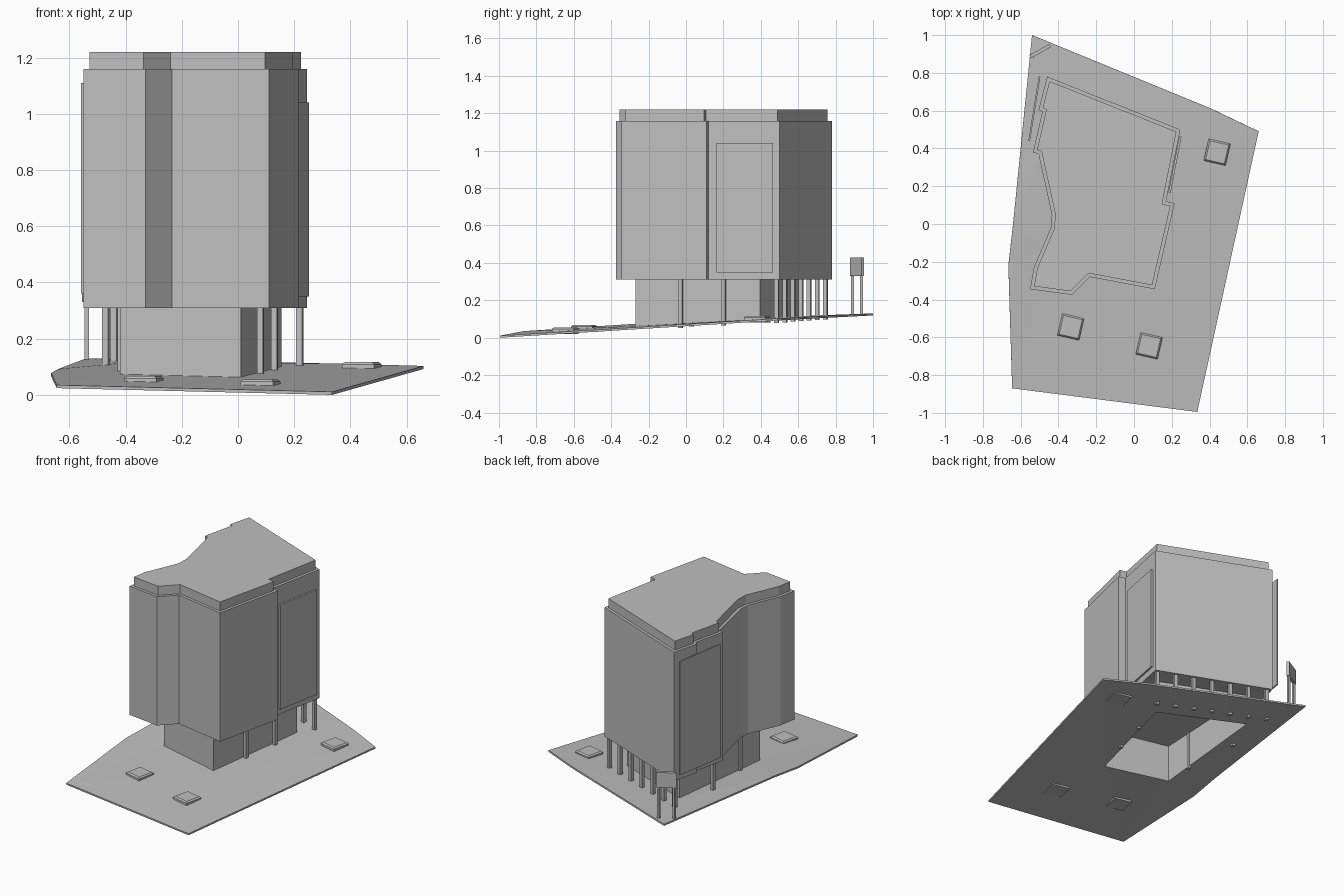
import bpy, bmesh, math
from mathutils import Vector, Matrix

cube = bpy.data.objects.get("Cube")
if cube:
    bpy.data.objects.remove(cube, do_unlink=True)

grey = bpy.data.materials.new("light_grey")
grey.use_nodes = True
COLOR = (0.52, 0.52, 0.52, 1)
grey.diffuse_color = COLOR
grey.node_tree.nodes["Principled BSDF"].inputs["Base Color"].default_value = COLOR


def finish(name, bm):
    mesh = bpy.data.meshes.new(name)
    bm.to_mesh(mesh)
    bm.free()
    mesh.materials.append(grey)
    obj = bpy.data.objects.new(name, mesh)
    bpy.context.collection.objects.link(obj)
    return obj


def ground_z(x, y):
    return 0.08 + 0.06 * y - 0.012 * y * y - 0.01 * x


def prism(bm, outline, low, high, caps=True):
    """Walls between two heights; low may be a function of x and y."""
    bottom = [bm.verts.new((x, y, low(x, y) if callable(low) else low)) for x, y in outline]
    top = [bm.verts.new((x, y, high)) for x, y in outline]
    n = len(outline)
    for i in range(n):
        j = (i + 1) % n
        bm.faces.new((bottom[i], bottom[j], top[j], top[i]))
    if caps:
        bm.faces.new(bottom[::-1])
    return bm.faces.new(top)


def box(bm, center, size, angle=0.0):
    m = Matrix.Translation(center) @ Matrix.Rotation(angle, 4, 'Z') @ Matrix.Diagonal((*size, 1))
    return bmesh.ops.create_cube(bm, size=1, matrix=m)["verts"]


def plate(name, start, end, low, high, thickness):
    """Thin upright panel running between two plan points."""
    a, b = Vector(start), Vector(end)
    mid, d = (a + b) / 2, b - a
    bm = bmesh.new()
    box(bm, (mid.x, mid.y, (low + high) / 2), (d.length, thickness, high - low), math.atan2(d.y, d.x))
    return finish(name, bm)


PODIUM = [(0.01, -0.27), (0.155, 0.395), (-0.385, 0.62), (-0.42, -0.17)]

# Sloping site slab with an opening under the podium
site = [(-0.54, 1.0, 0.13), (-0.64, 0.0, 0.092), (-0.665, -0.22, 0.078), (-0.645, -0.87, 0.035),
        (0.335, -0.995, 0.011), (0.66, 0.49, 0.103), (0.41, 0.61, 0.11)]
hole = [(x, y, ground_z(x, y)) for x, y in PODIUM]
bm = bmesh.new()
edges = []
for loop in (site, hole):
    vs = [bm.verts.new(p) for p in loop]
    edges += [bm.edges.new((vs[i], vs[i - 1])) for i in range(len(vs))]
bmesh.ops.triangle_fill(bm, edges=edges, use_beauty=True)
for f in bm.faces:
    f.normal_update()
    if f.normal.z < 0:
        f.normal_flip()
slab = finish("site_slab", bm)
solid = slab.modifiers.new("thickness", 'SOLIDIFY')
solid.thickness, solid.offset = 0.011, -1

# Podium, open at the bottom
bm = bmesh.new()
prism(bm, PODIUM, lambda x, y: ground_z(x, y) - 0.011, 0.31, caps=False)
finish("podium", bm)

# Tower with a set-back parapet
tower = [(-0.46, 0.78), (-0.505, 0.605), (-0.485, 0.595), (-0.535, 0.38), (-0.505, 0.37),
         (-0.435, 0.05), (-0.44, -0.02), (-0.53, -0.23), (-0.55, -0.345), (-0.33, -0.375),
         (-0.235, -0.28), (0.11, -0.345), (0.215, 0.11), (0.17, 0.12), (0.245, 0.50)]
bm = bmesh.new()
roof = prism(bm, tower, 0.31, 1.16)
bm.normal_update()
bmesh.ops.inset_region(bm, faces=[roof], thickness=0.018, use_even_offset=True)
top = bmesh.ops.extrude_discrete_faces(bm, faces=[roof])["faces"][0]
bmesh.ops.translate(bm, verts=top.verts[:], vec=(0, 0, 0.06))
finish("tower", bm)

# Wall panels on both sides
plate("left_wall_panel", (0.246, 0.465), (0.188, 0.165), 0.35, 1.04, 0.012)
plate("right_wall_panel", (-0.5, 0.78), (-0.555, 0.44), 0.36, 1.11, 0.009)

# Columns: a row along the back and a few at the sides
bm = bmesh.new()
first, last = Vector((0.22, 0.485)), Vector((-0.44, 0.745))
spots = [first.lerp(last, i / 6) for i in range(7)]
spots += [Vector(p) for p in ((0.08, -0.03), (0.13, 0.2), (-0.415, 0.03), (-0.47, 0.39))]
for p in spots:
    low = ground_z(*p) - 0.025
    box(bm, (p.x, p.y, (low + 0.31) / 2), (0.022, 0.022, 0.31 - low), math.radians(-13))
finish("columns", bm)

# Low roof hatches with chamfered tops
for i, (x, y) in enumerate([(-0.335, -0.545), (0.08, -0.645), (0.44, 0.38)]):
    z = ground_z(x, y)
    bm = bmesh.new()
    box(bm, (x, y, z + 0.002), (0.118, 0.118, 0.036), math.radians(-13))
    rim = [e for e in bm.edges if all(v.co.z > z for v in e.verts)]
    bmesh.ops.bevel(bm, geom=rim, offset=0.008, segments=1, affect='EDGES')
    finish(f"hatch_{i + 1}", bm)

# Sign board on two posts at the back corner
plate("sign_board", (-0.55, 0.885), (-0.445, 0.945), 0.33, 0.43, 0.018)
bm = bmesh.new()
for x, y in ((-0.538, 0.89), (-0.458, 0.938)):
    box(bm, (x, y, 0.225), (0.016, 0.016, 0.22))
finish("sign_posts", bm)
